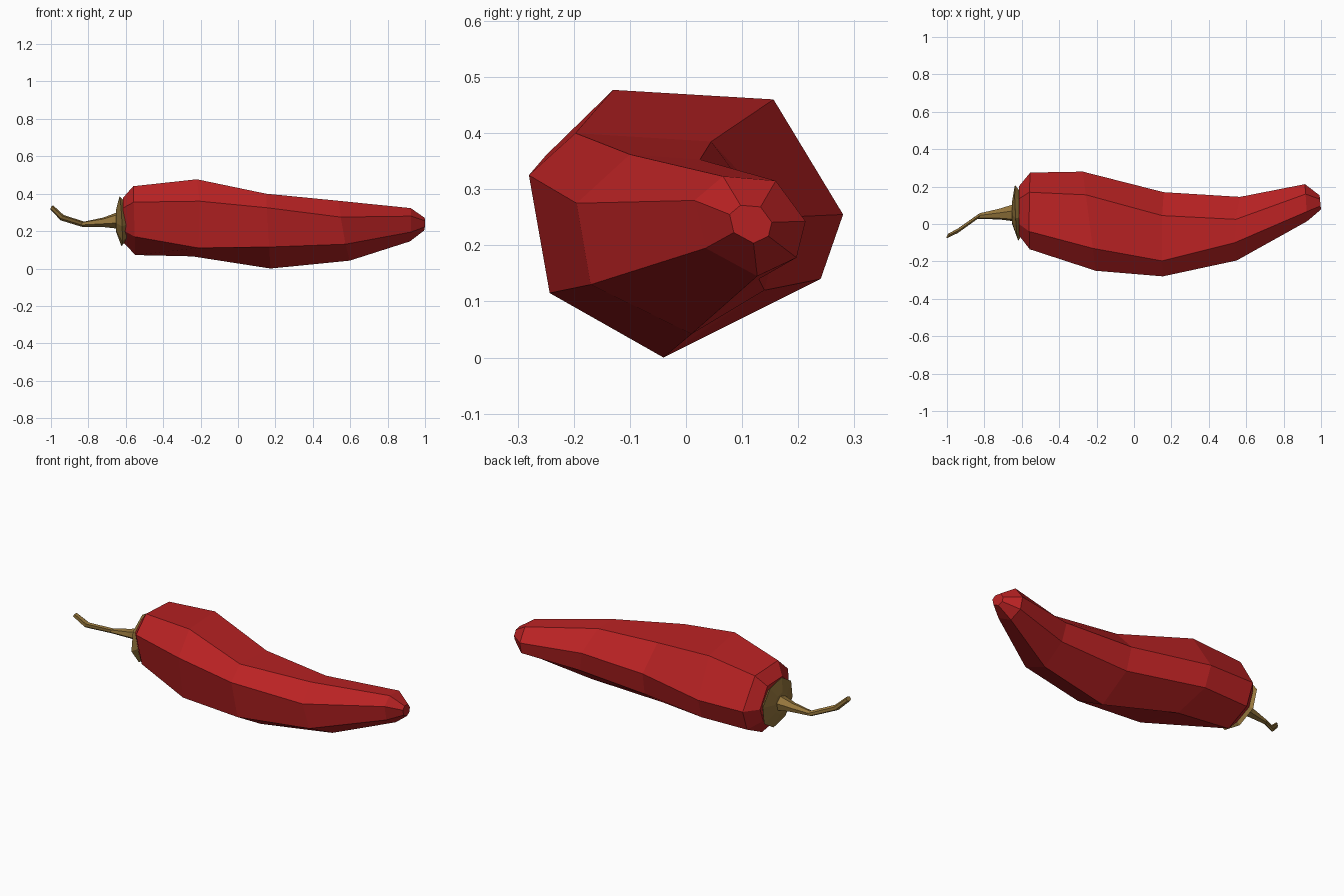
import bpy, bmesh, math
from mathutils import Vector

if "Cube" in bpy.data.objects:
    bpy.data.objects.remove(bpy.data.objects["Cube"])


def material(name, rgb):
    m = bpy.data.materials.new(name)
    m.diffuse_color = (*rgb, 1)
    m.use_nodes = True
    m.node_tree.nodes["Principled BSDF"].inputs["Base Color"].default_value = m.diffuse_color
    return m


red = material("pepper red", (0.49, 0.016, 0.017))
tan = material("stem tan", (0.30, 0.18, 0.045))


def loft(name, rings, mat):
    """Skin a list of equal-sided rings, with capped ends and flat faces."""
    bm = bmesh.new()
    vs = [[bm.verts.new(p) for p in ring] for ring in rings]
    n = len(vs[0])
    for a, b in zip(vs, vs[1:]):
        for i in range(n):
            j = (i + 1) % n
            bm.faces.new((a[i], a[j], b[j], b[i]))
    bm.faces.new(vs[0])
    bm.faces.new(vs[-1])
    bmesh.ops.recalc_face_normals(bm, faces=bm.faces)
    me = bpy.data.meshes.new(name)
    bm.to_mesh(me)
    bm.free()
    me.materials.append(mat)
    ob = bpy.data.objects.new(name, me)
    bpy.context.collection.objects.link(ob)
    return ob


def section(x, tilt_y, tilt_z, yz):
    """Cross-section at x, leaning with y and z."""
    cy = sum(p[0] for p in yz) / len(yz)
    cz = sum(p[1] for p in yz) / len(yz)
    return [Vector((x + tilt_y * (y - cy) + tilt_z * (z - cz), y, z)) for y, z in yz]


def shrunk(ring, x, scale, lean=0.0):
    """Smaller copy of an end section, moved to x."""
    c = sum(ring, Vector()) / len(ring)
    out = [c + (p - c) * scale for p in ring]
    for p in out:
        p.x = x + lean * (p.y - c.y)
    return out


# Pepper body: seven-sided sections from the shoulder to the tip
body = [
    section(-0.555, 0, -0.03, [(-0.04, 0.44), (0.17, 0.43), (0.275, 0.26), (0.23, 0.14),
                               (0.09, 0.072), (-0.09, 0.17), (-0.135, 0.355)]),
    section(-0.24, -0.13, 0, [(-0.13, 0.477), (0.156, 0.46), (0.28, 0.255), (0.24, 0.14),
                              (0.055, 0.065), (-0.20, 0.11), (-0.25, 0.36)]),
    section(0.16, 0, -0.06, [(-0.197, 0.40), (0.045, 0.385), (0.17, 0.25), (0.14, 0.12),
                             (-0.04, 0.0), (-0.243, 0.115), (-0.28, 0.325)]),
    section(0.565, 0.04, -0.17, [(-0.10, 0.362), (0.025, 0.353), (0.145, 0.25), (0.13, 0.14),
                                 (0.01, 0.042), (-0.17, 0.13), (-0.195, 0.275)]),
    section(0.92, -0.06, 0, [(0.066, 0.323), (0.16, 0.315), (0.213, 0.243), (0.197, 0.178),
                             (0.127, 0.145), (0.035, 0.195), (0.015, 0.28)]),
]
body.insert(0, shrunk(body[0], -0.615, 0.64))
body.append(shrunk(body[-1], 0.996, 0.38, -0.1))
loft("pepper_body", body, red)


def tube_ring(center, ry, rz, n, turn=0.0, lean=0.0):
    """Ring around the x axis, leaning in z and y by the given slope."""
    c = Vector(center)
    out = []
    for i in range(n):
        a = math.tau * i / n + turn
        y, z = ry * math.cos(a), rz * math.sin(a)
        out.append(c + Vector((-lean * (y + z), y, z)))
    return out


# Calyx: thin flared disc where stem meets pepper
calyx = [tube_ring((-0.605, 0.06, 0.255), 0.12, 0.11, 8, 0.2, 0.05),
         tube_ring((-0.628, 0.06, 0.253), 0.152, 0.137, 8, 0.2, 0.05),
         tube_ring((-0.652, 0.06, 0.255), 0.06, 0.06, 8, 0.2)]
loft("calyx", calyx, tan)

# Stem: tapered and bent up and sideways toward its end
stem_path = [(-0.645, 0.06, 0.257, 0.047, 0.045), (-0.72, 0.053, 0.247, 0.030, 0.026),
             (-0.83, 0.043, 0.237, 0.016, 0.014), (-0.94, -0.035, 0.272, 0.017, 0.015),
             (-0.995, -0.063, 0.325, 0.014, 0.013)]
loft("stem", [tube_ring((x, y, z), ry, rz, 6, 0.3, 0.0 if x > -0.8 else -0.4)
              for x, y, z, ry, rz in stem_path], tan)
